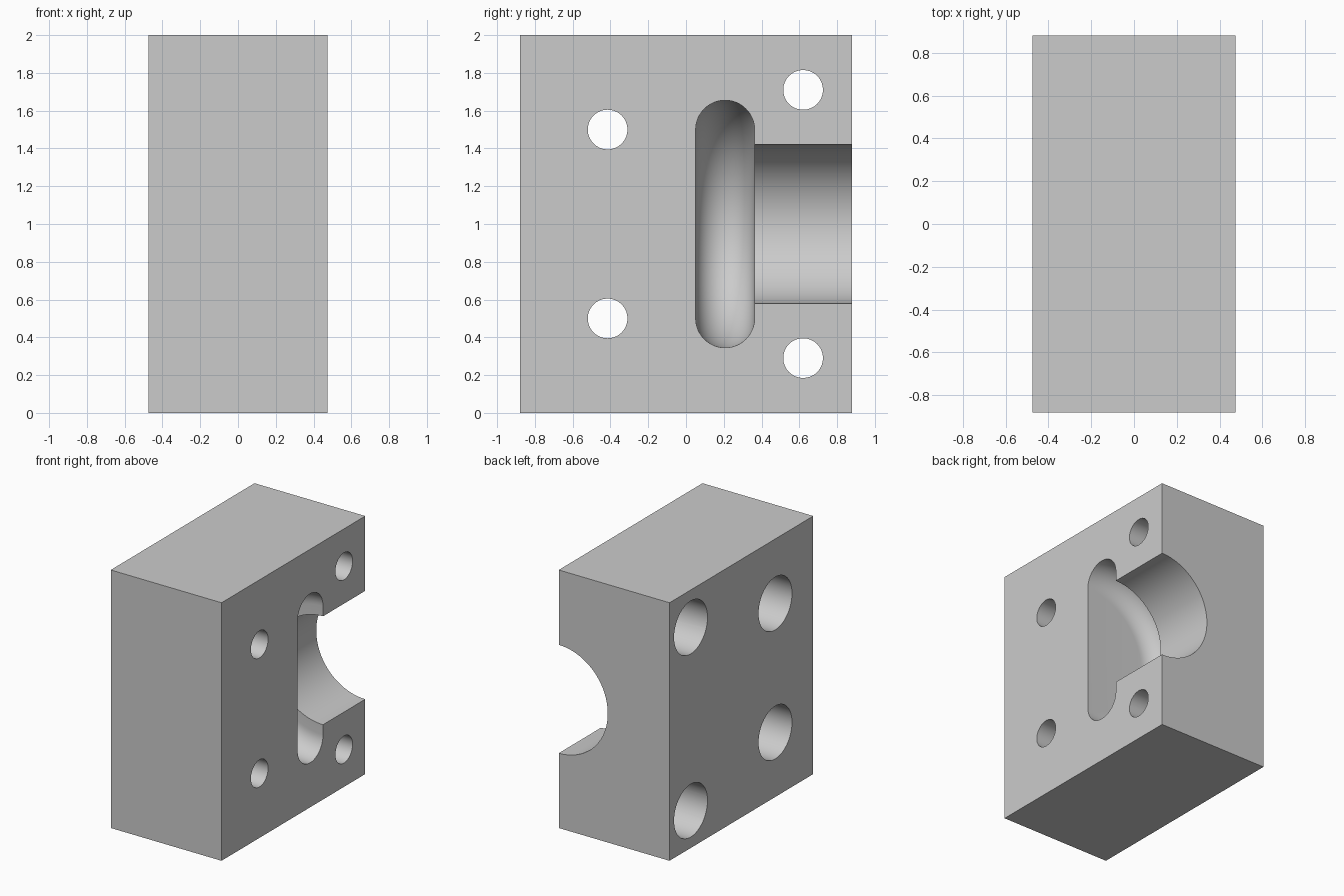
import bpy
import math
from mathutils import Matrix

cube = bpy.data.objects.get("Cube")
if cube:
    bpy.data.objects.remove(cube, do_unlink=True)

HALF_X, HALF_Y, HEIGHT = 0.475, 0.88, 2.0

grey = bpy.data.materials.new("plain grey")
grey.use_nodes = True
colour = (0.6, 0.6, 0.6, 1)
grey.diffuse_color = colour
grey.node_tree.nodes["Principled BSDF"].inputs["Base Color"].default_value = colour


def cylinder_x(name, radius, x0, x1, y, z):
    """Cylinder along x, from x0 to x1."""
    bpy.ops.mesh.primitive_cylinder_add(
        vertices=64, radius=radius, depth=x1 - x0,
        location=((x0 + x1) / 2, y, z), rotation=(0, math.pi / 2, 0))
    bpy.context.object.name = name
    return bpy.context.object


def lathe_y(name, profile, x, z, steps=128):
    """Solid turned about a y axis; the profile holds (y, radius) pairs."""
    verts, faces = [], []
    for y, r in profile:
        for i in range(steps):
            a = math.tau * i / steps
            verts.append((x + r * math.cos(a), y, z + r * math.sin(a)))
    for k in range(len(profile) - 1):
        for i in range(steps):
            j = (i + 1) % steps
            a, b = k * steps, (k + 1) * steps
            faces.append((a + i, b + i, b + j, a + j))
    last = (len(profile) - 1) * steps
    faces.append(tuple(range(steps)))
    faces.append(tuple(last + i for i in reversed(range(steps))))
    mesh = bpy.data.meshes.new(name)
    mesh.from_pydata(verts, [], faces)
    obj = bpy.data.objects.new(name, mesh)
    bpy.context.collection.objects.link(obj)
    # Make normals point outwards
    bpy.context.view_layer.objects.active = obj
    bpy.ops.object.mode_set(mode='EDIT')
    bpy.ops.mesh.select_all(action='SELECT')
    bpy.ops.mesh.normals_make_consistent(inside=False)
    bpy.ops.object.mode_set(mode='OBJECT')
    return obj


# Block
bpy.ops.mesh.primitive_cube_add(size=1, location=(0, 0, HEIGHT / 2))
block = bpy.context.object
block.name = "clamp_block"
block.data.transform(Matrix.Diagonal((2 * HALF_X, 2 * HALF_Y, HEIGHT, 1)))
block.data.materials.append(grey)

# Round-rimmed disc pocket that opens into a shaft channel
mid_y, rim, disc_r, shaft_r = 0.207, 0.156, 0.655, 0.42
profile = []
for i in range(25):
    a = math.pi * i / 24
    profile.append((mid_y - rim * math.cos(a), disc_r - rim + rim * math.sin(a)))
profile += [(mid_y + rim, shaft_r), (HALF_Y + 0.1, shaft_r)]
cutters = [lathe_y("pocket_cutter", profile, HALF_X, HEIGHT / 2)]

# Counterbored screw holes, mirrored above and below the middle
for y, dz in ((-0.415, 0.5), (0.62, 0.71)):
    for side in (-1, 1):
        z = HEIGHT / 2 + side * dz
        cutters.append(cylinder_x("screw_hole_cutter", 0.105, -0.7, 0.7, y, z))
        cutters.append(cylinder_x("counterbore_cutter", 0.205, -0.7, 0, y, z))

bpy.ops.object.select_all(action='DESELECT')
block.select_set(True)
bpy.context.view_layer.objects.active = block
for cutter in cutters:
    cutter.hide_render = True
    cut = block.modifiers.new("cut", 'BOOLEAN')
    cut.operation = 'DIFFERENCE'
    cut.solver = 'EXACT'
    cut.object = cutter
    bpy.ops.object.modifier_apply(modifier=cut.name)
    bpy.data.objects.remove(cutter, do_unlink=True)

bpy.ops.object.shade_smooth_by_angle(angle=math.radians(30))
